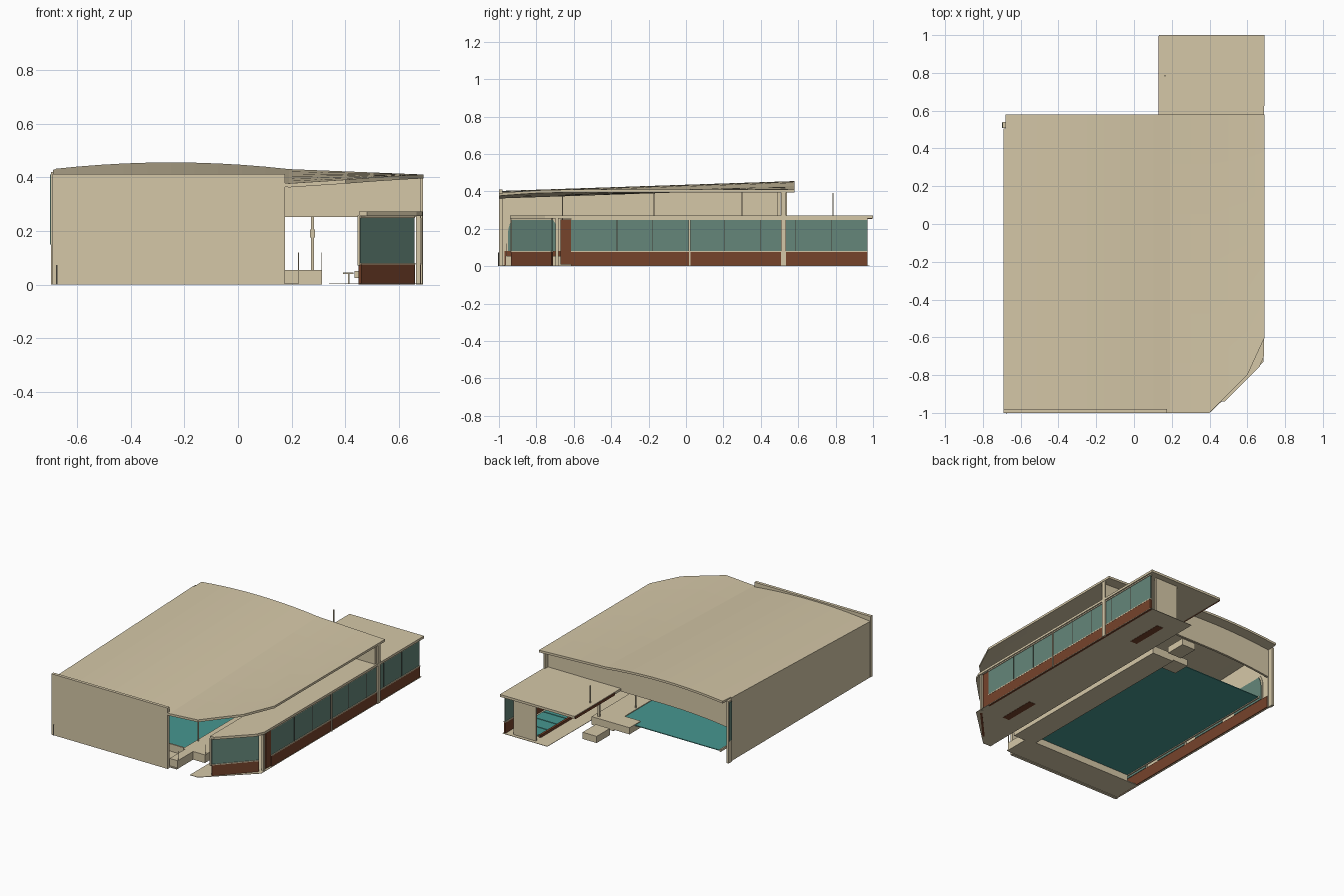
import bpy, bmesh, math
from mathutils import Vector

if "Cube" in bpy.data.objects:
    bpy.data.objects.remove(bpy.data.objects["Cube"])


def material(name, rgb):
    m = bpy.data.materials.new(name)
    m.diffuse_color = (*rgb, 1)
    m.use_nodes = True
    m.node_tree.nodes["Principled BSDF"].inputs["Base Color"].default_value = m.diffuse_color
    return m


PLASTER = material("beige plaster", (0.665, 0.575, 0.39))
GLASS = material("green glass", (0.13, 0.24, 0.195))
BRICK = material("red brown brick", (0.18, 0.056, 0.024))
WATER = material("pool teal", (0.063, 0.31, 0.28))
METAL = material("dark frame", (0.05, 0.045, 0.035))


def finish(name, bm, mat):
    bmesh.ops.recalc_face_normals(bm, faces=bm.faces)
    me = bpy.data.meshes.new(name)
    bm.to_mesh(me)
    bm.free()
    me.materials.append(mat)
    ob = bpy.data.objects.new(name, me)
    bpy.context.collection.objects.link(ob)
    return ob


def prism(name, base, offset, mat):
    """Extrude a polygon of 3D points along an offset vector."""
    bm = bmesh.new()
    d = Vector(offset)
    low = [bm.verts.new(p) for p in base]
    high = [bm.verts.new(Vector(p) + d) for p in base]
    bm.faces.new(low)
    bm.faces.new(high)
    for i in range(len(low)):
        j = (i + 1) % len(low)
        bm.faces.new((low[i], low[j], high[j], high[i]))
    return finish(name, bm, mat)


def slab(name, outline, z0, z1, mat):
    return prism(name, [(x, y, z0) for x, y in outline], (0, 0, z1 - z0), mat)


def box(name, x0, x1, y0, y1, z0, z1, mat):
    return slab(name, [(x0, y0), (x1, y0), (x1, y1), (x0, y1)], z0, z1, mat)


def strip(name, a, b, thick, z0, z1, mat):
    """Upright wall piece between two plan points."""
    a, b = Vector(a), Vector(b)
    d = (b - a).normalized()
    n = Vector((-d.y, d.x)) * thick / 2
    return slab(name, [a - n, b - n, b + n, a + n], z0, z1, mat)


def post(name, x, y, z0, z1, r, mat=PLASTER):
    return box(name, x - r, x + r, y - r, y + r, z0, z1, mat)


# Roof height: arched over the pool, straight over the side wing
def roof_z(x, y):
    t = (y + 1) / 1.58
    arch = lambda v: 0.455 - 0.025 * ((v + 0.25) / 0.44) ** 2
    if x <= 0.19:
        back, front = arch(x), arch(x) - 0.053
    else:
        k = (x - 0.19) / 0.5
        e = arch(0.19)
        back = e + (0.41 - e) * k
        front = e - 0.053 + (0.41 - e + 0.053) * k
    return front + (back - front) * t


def roof_front(x):
    if x <= 0.4:
        return -1.0
    return -1 + (x - 0.4) if x <= 0.6 else -0.8 + (x - 0.6) / 0.092 * 0.2


def bent_sheet(name, xs, row, mat):
    """Closed ring section per x station, skinned into a solid."""
    bm = bmesh.new()
    rings = [[bm.verts.new(p) for p in row(x)] for x in xs]
    for a, b in zip(rings, rings[1:]):
        for i in range(len(a)):
            j = (i + 1) % len(a)
            bm.faces.new((a[i], a[j], b[j], b[i]))
    bm.faces.new(rings[0])
    bm.faces.new(rings[-1])
    return finish(name, bm, mat)


XS = [-0.69 + 0.088 * i for i in range(11)] + [0.3, 0.4, 0.5, 0.6, 0.64, 0.692]


def roof_ring(x):
    y0, y1 = roof_front(x), 0.5 if x < -0.68 else 0.58
    top = [(x, y, roof_z(x, y)) for y in (y0 + (y1 - y0) * i / 6 for i in range(7))]
    return top + [(x, y, z - 0.015) for x, y, z in reversed(top)]


bent_sheet("main_roof", [XS[0], -0.681, -0.679] + XS[1:], roof_ring, PLASTER)


# Deep fascia across the open rear of the hall
def fascia_ring(x):
    z0 = 0.252 - 0.034 * max(0, (-0.2 - x) / 0.49) ** 2
    z1 = roof_z(x, 0.5) - 0.006
    return [(x, 0.49, z0), (x, 0.505, z0), (x, 0.505, z1), (x, 0.49, z1)]


bent_sheet("rear_fascia", [min(x, 0.68) for x in XS], fascia_ring, PLASTER)

# Hall walls
box("front_wall", -0.692, 0.175, -1.001, -0.98, 0, 0.411, PLASTER)
box("front_downpipe", -0.678, -0.672, -1.004, -1.0, 0, 0.072, METAL)
prism("left_wall", [(-0.69, -0.98, 0), (-0.69, 0.505, 0),
                    (-0.69, 0.505, roof_z(-0.69, 0.5) - 0.006),
                    (-0.69, -0.98, roof_z(-0.69, -0.98) - 0.006)],
      (0.012, 0, 0), PLASTER)
box("left_rear_pillar", -0.697, -0.679, 0.507, 0.54, 0, 0.42, PLASTER)
box("left_rear_glass", -0.7, -0.696, 0.509, 0.538, 0.15, 0.41, GLASS)
box("left_brick_base", -0.678, -0.672, -0.97, 0.5, 0, 0.08, BRICK)

# Arched windows inside the left wall: surround above, glazing below
for cy in (-0.82, -0.44, -0.07, 0.31):
    for name, r, zmax, x, d, mat in (
            ("arch_surround", 0.145, 1, -0.678, 0.003, PLASTER),
            ("arch_window", 0.132, 0.262, -0.675, 0.004, GLASS)):
        arc = [(r * math.cos(a * math.pi / 16), 0.175 + r * math.sin(a * math.pi / 16))
               for a in range(17)]
        pts = [(x, cy + u, v) for u, v in arc if v < zmax]
        pts += [(x, cy - r, 0.082), (x, cy + r, 0.082)]
        prism(name, pts, (d, 0, 0), mat)

# Pool, surround and raised side deck
box("pool_water", -0.6, 0.15, -0.78, 0.5, 0.045, 0.05, WATER)
box("front_pool_deck", -0.69, 0.225, -0.975, -0.78, 0, 0.006, PLASTER)
box("pool_front_curb", -0.6, 0.17, -0.79, -0.78, 0, 0.055, PLASTER)
box("pool_left_curb", -0.61, -0.6, -0.79, 0.5, 0.04, 0.055, PLASTER)
box("side_deck", 0.15, 0.313, -0.8, 0.56, 0, 0.055, PLASTER)
box("deck_front_step", 0.165, 0.225, -0.965, -0.8, 0, 0.055, PLASTER)
box("rear_step", 0.03, 0.15, 0.44, 0.56, 0.01, 0.055, PLASTER)
box("rear_bench", 0.135, 0.24, 0.62, 0.76, 0, 0.045, PLASTER)
for y in (-0.66, -0.17, 0.3, 0.785):
    z1 = 0.39 if y > 0.6 else roof_z(0.165, y) - 0.01
    post("thin_pole", 0.165, y, 0.05 if y < 0.6 else 0.26, z1, 0.003)
for x, y in ((0.225, -0.96), (0.312, -0.79)):
    post("rail_post", x, y, 0.05, 0.12, 0.0015)
post("deck_column", 0.278, 0.53, 0.05, 0.26, 0.006)
box("column_box", 0.269, 0.287, 0.52, 0.54, 0.175, 0.205, PLASTER)

# Side wing floor with mats under it
slab("wing_floor", [(0.34, -1), (0.4, -1), (0.685, -0.73), (0.685, 0.98), (0.35, 0.98)],
     0.0015, 0.004, PLASTER)
for cy in (-0.54, 0.71):
    box("floor_mat", 0.465, 0.515, cy - 0.13, cy + 0.13, 0, 0.003, BRICK)

# Teal tiled area in the annex with a brick rim
box("annex_rim", 0.455, 0.47, 0.5, 0.9, 0.004, 0.02, BRICK)
for i in range(4):
    y = 0.5 + 0.1 * i
    box("annex_tiles", 0.47, 0.65, y, y + 0.094, 0.004, 0.012, WATER)

# Low flat roof over the side wing and rear annex
slab("wing_roof", [(0.45, -0.94), (0.48, -0.94), (0.665, -0.755), (0.688, -0.7),
                   (0.69, 1), (0.133, 1), (0.133, 0.506), (0.45, 0.506)],
     0.256, 0.272, PLASTER)
box("annex_roof_edge", 0.13, 0.134, 0.57, 0.995, 0.252, 0.268, BRICK)


# Glazed wall: brick base, glazing, sill, head and thin mullions
def glazed_wall(a, b, bays):
    a, b = Vector(a), Vector(b)
    strip("brick_base", a, b, 0.014, 0, 0.075, BRICK)
    strip("glazing", a, b, 0.006, 0.08, 0.248, GLASS)
    strip("window_sill", a, b, 0.016, 0.075, 0.081, PLASTER)
    strip("window_head", a, b, 0.014, 0.248, 0.256, PLASTER)
    d = (b - a).normalized() * 0.0015
    for i in range(1, bays):
        p = a + (b - a) * i / bays
        strip("mullion", p - d, p + d, 0.010, 0.081, 0.248, METAL)


glazed_wall((0.675, -0.56), (0.675, 0.97), 8)
glazed_wall((0.675, -0.615), (0.675, -0.56), 1)
glazed_wall((0.455, -0.93), (0.655, -0.715), 1)
box("wing_door", 0.668, 0.678, -0.672, -0.615, 0.01, 0.25, BRICK)
box("annex_rear_panel", 0.45, 0.62, 0.945, 0.957, 0.004, 0.256, PLASTER)

# Outside columns
post("corner_column", 0.672, -0.69, 0, 0.257, 0.008)
post("entry_post", 0.45, -0.932, 0.07, 0.257, 0.005)
box("tall_side_column", 0.677, 0.689, 0.507, 0.535, 0, 0.402, PLASTER)
post("slim_side_column", 0.685, 0.02, 0, 0.257, 0.003)

# Small table and seat by the entrance
post("table_leg", 0.412, -0.8, 0.004, 0.04, 0.003)
box("table_top", 0.392, 0.43, -0.82, -0.78, 0.04, 0.044, PLASTER)
box("seat", 0.434, 0.452, -0.82, -0.79, 0.025, 0.05, PLASTER)
